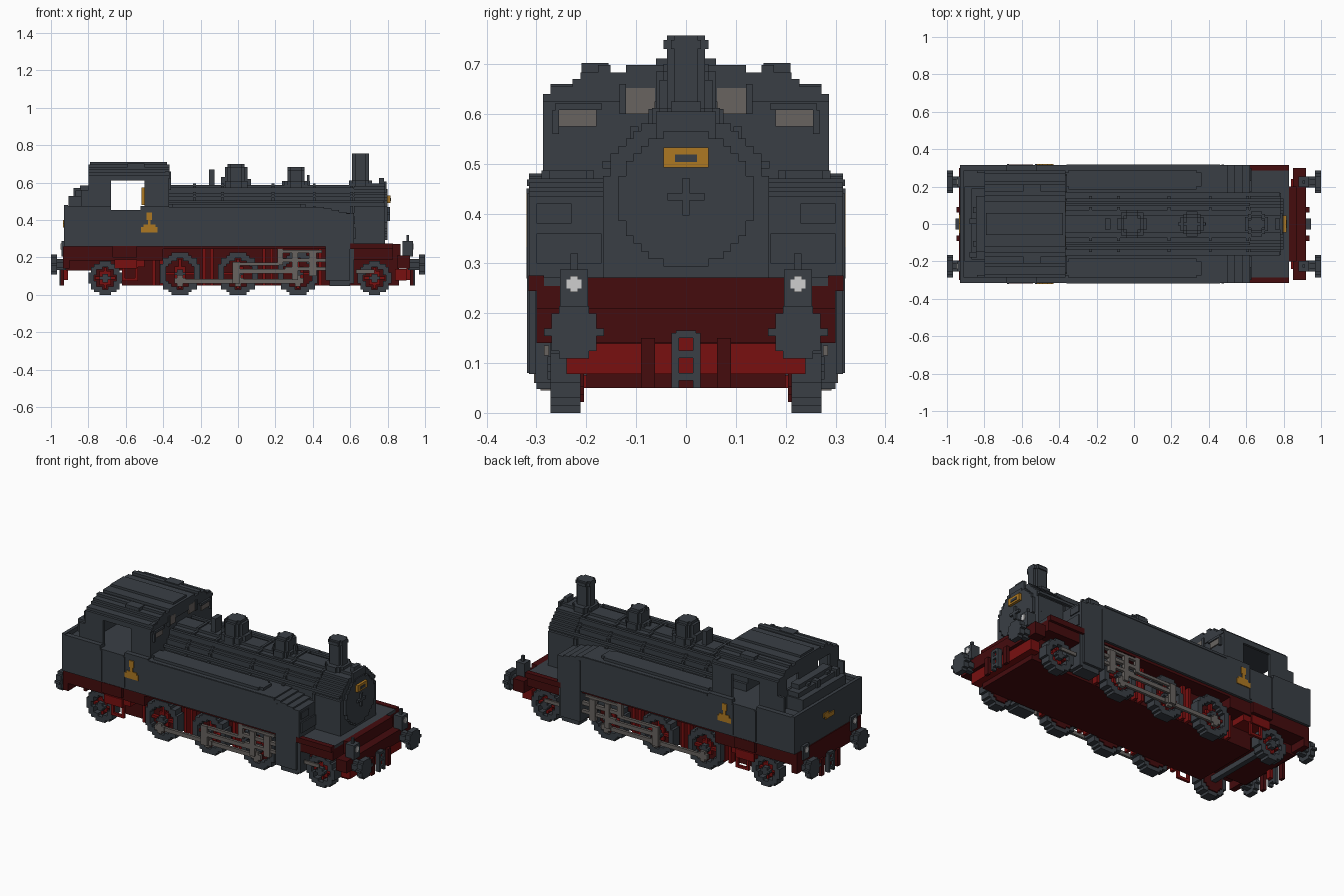
import bpy, bmesh, math
from mathutils import Vector, Matrix

if "Cube" in bpy.data.objects:
    bpy.data.objects.remove(bpy.data.objects["Cube"])

U = 0.0151  # step size of the blocky style


def material(name, r, g, b):
    m = bpy.data.materials.new(name)
    m.use_nodes = True
    m.diffuse_color = (r, g, b, 1)
    m.node_tree.nodes["Principled BSDF"].inputs["Base Color"].default_value = (r, g, b, 1)
    return m


SLATE = material("slate", 0.041, 0.049, 0.059)
DARK_RED = material("dark red", 0.058, 0.0035, 0.004)
RED = material("bright red", 0.19, 0.005, 0.005)
GREY = material("rod grey", 0.14, 0.127, 0.118)
GOLD = material("gold", 0.42, 0.19, 0.016)
WHITE = material("lamp white", 0.62, 0.62, 0.62)


def part(name, mat, boxes, mirror=False):
    """Join boxes (x0, x1, y0, y1, z0, z1) into one object, optionally mirrored over y."""
    bm = bmesh.new()
    if mirror:
        boxes = boxes + [(a, b, -d, -c, e, f) for a, b, c, d, e, f in boxes]
    for x0, x1, y0, y1, z0, z1 in boxes:
        c = Vector((x0 + x1, y0 + y1, z0 + z1)) / 2
        s = Matrix.Diagonal((x1 - x0, y1 - y0, z1 - z0, 1))
        bmesh.ops.create_cube(bm, size=1, matrix=Matrix.Translation(c) @ s)
    me = bpy.data.meshes.new(name)
    bm.to_mesh(me)
    bm.free()
    me.materials.append(mat)
    ob = bpy.data.objects.new(name, me)
    bpy.context.collection.objects.link(ob)
    return ob


def disc(axis, a0, a1, cu, cv, r, hole=0.0):
    """Stepped disc or ring: rows stacked along v, widths along u, thick from a0 to a1."""
    rows, n = [], round(2 * r / U)
    for i in range(n):
        v = (i + 0.5 - n / 2) * U
        w = max(U / 2, round(math.sqrt(max(r * r - v * v, 0)) / U) * U)
        spans = [(-w, w)]
        if abs(v) < hole:
            h = round(math.sqrt(hole * hole - v * v) / U) * U
            spans = [(-w, -h), (h, w)]
        for s, e in spans:
            p, q = (cu + s, cu + e), (cv + v - U / 2, cv + v + U / 2)
            rows.append({"x": (a0, a1, *p, *q), "y": (*p, a0, a1, *q),
                         "z": (*p, *q, a0, a1)}[axis])
    return rows


# Underframe and skirts
part("main_frame", DARK_RED, [(-0.62, 0.84, -0.2, 0.2, 0.05, 0.26),
                              (-0.92, -0.62, -0.2, 0.2, 0.13, 0.26)])
part("rear_skirt", DARK_RED, [(-0.92, -0.4, 0.2, 0.3, 0.185, 0.26), (-0.4, 0.47, 0.2, 0.3, 0.245, 0.26),
                              (-0.67, -0.54, 0.3, 0.318, 0.2, 0.262)], True)
part("front_skirt", DARK_RED, [(0.62, 0.83, 0.2, 0.3, 0.19, 0.255), (0.6, 0.83, 0.285, 0.316, 0.245, 0.276)], True)
part("front_deck", SLATE, [(0.6, 0.83, -0.285, 0.285, 0.255, 0.272)])
part("front_beam", DARK_RED, [(0.85, 0.92, -0.3, 0.3, 0.14, 0.21), (0.83, 0.87, -0.2, 0.2, 0.2, 0.272),
                              (0.83, 0.86, -0.2, 0.2, 0.05, 0.2)])
part("front_guard", RED, [(0.84, 0.9, -0.24, 0.24, 0.078, 0.139)])
part("rear_beam", DARK_RED, [(-0.935, -0.9, -0.3, 0.3, 0.14, 0.26)])
part("axle_box", RED, [(-0.66, -0.54, 0.3, 0.31, 0.14, 0.19), (-0.66, -0.5, 0.2, 0.29, 0.15, 0.185)], True)
part("step_loop", RED, [(-0.62, -0.605, 0.285, 0.3, 0.075, 0.15), (-0.55, -0.535, 0.285, 0.3, 0.075, 0.15),
                        (-0.62, -0.535, 0.285, 0.3, 0.075, 0.09)], True)
part("brake_hangers", RED, [(x, x + 0.018, 0.2, 0.235, 0.05, 0.245)
                            for x in (-0.46, -0.42, -0.19, -0.15, 0.13, 0.17, 0.43)], True)

# Wheels: slate tyre, red recessed centre, spokes and hub
for label, x, r in (("rear_truck", -0.71, 0.09), ("driver_rear", -0.31, 0.113), ("driver_middle", 0, 0.113),
                    ("driver_front", 0.32, 0.113), ("front_truck", 0.73, 0.09)):
    hole = r - 2.3 * U
    part(label + "_tyres", SLATE, disc("y", 0.212, 0.272, x, r, r, hole), True)
    part(label + "_centres", DARK_RED, disc("y", 0.205, 0.235, x, r, hole + U * 0.7), True)
    part(label + "_spokes", RED, [(x - hole, x + hole, 0.235, 0.255, r - U / 2, r + U / 2),
                                  (x - U / 2, x + U / 2, 0.236, 0.254, r - hole, r + hole)]
         + disc("y", 0.235, 0.25, x, r, 0.04), True)
    part(label + "_hubs", SLATE, disc("y", 0.25, 0.278, x, r, 0.023), True)
    part(label + "_axle", SLATE, [(x - U, x + U, -0.23, 0.23, r - U, r + U)])

# Rods and valve gear
part("coupling_rod", GREY, [(-0.34, 0.33, 0.272, 0.287, 0.062, 0.085)]
     + [b for x in (-0.31, 0, 0.32) for b in disc("y", 0.272, 0.292, x, 0.075, 0.03)], True)
part("connecting_rod", GREY, [(-0.02, 0.3, 0.288, 0.303, 0.115, 0.138), (0.25, 0.47, 0.285, 0.303, 0.13, 0.148),
                              (-0.03, 0.01, 0.287, 0.305, 0.06, 0.175)], True)
part("valve_gear", GREY, [(-0.01, 0.22, 0.284, 0.3, 0.158, 0.174), (0.21, 0.24, 0.28, 0.3, 0.16, 0.25),
                          (0.24, 0.45, 0.28, 0.3, 0.225, 0.24), (0.24, 0.47, 0.28, 0.3, 0.175, 0.195),
                          (0.29, 0.32, 0.285, 0.305, 0.08, 0.225), (0.38, 0.42, 0.283, 0.306, 0.1, 0.225)], True)
part("truck_rod", GREY, [(0.63, 0.73, 0.275, 0.285, 0.115, 0.135)], True)

# Cylinders and side tanks with a stepped sloping front
part("cylinder_block", SLATE, [(0.47, 0.6, 0.2, 0.315, 0.078, 0.26), (0.49, 0.6, 0.22, 0.3, 0.048, 0.078),
                               (0.6, 0.62, 0.212, 0.302, 0.06, 0.26)], True)
part("side_tanks", SLATE, [(-0.37, 0.46, 0.1, 0.315, 0.26, 0.47)]
     + [(0.46 + i * 0.04, 0.5 + i * 0.04, 0.1, 0.315, 0.26, 0.462 - i * 0.009) for i in range(4)], True)
part("tank_tops", SLATE, [(-0.37, 0.36, 0.2, 0.275, 0.47, 0.486), (-0.35, 0.335, 0.185, 0.29, 0.47, 0.486)], True)
part("tank_ribs", SLATE, [(-0.36, 0.46, 0.315, 0.319, 0.455, 0.468), (0.468, 0.48, 0.315, 0.319, 0.08, 0.44),
                          (0.61, 0.628, 0.17, 0.3, 0.3, 0.36), (0.61, 0.626, 0.23, 0.3, 0.38, 0.42)], True)

# Boiler, smokebox and its door
part("boiler", SLATE, disc("x", -0.5, 0.63, 0, 0.43, 0.159))
part("boiler_bands", SLATE, [b for x in (-0.24, -0.09, 0.18, 0.4, 0.6) for b in disc("x", x, x + U, 0, 0.43, 0.166)])
part("boiler_pipes", SLATE, [(-0.37, 0.62, 0.095, 0.112, 0.545, 0.575), (-0.37, 0.78, 0.15, 0.168, 0.49, 0.505)], True)
part("smokebox", SLATE, disc("x", 0.62, 0.785, 0, 0.43, 0.166)
     + [(0.62, 0.785, -0.166, 0.166, 0.27, 0.43)])
part("smokebox_door", SLATE, disc("x", 0.785, 0.8, 0, 0.43, 0.136)
     + [(0.8, 0.812, -0.037, 0.037, 0.426, 0.441), (0.8, 0.812, -0.0075, 0.0075, 0.396, 0.471)]
     + [(0.78, 0.795, -0.06, 0.06, 0.55, 0.605)])
part("front_plate", GOLD, [(0.8, 0.815, -0.045, 0.045, 0.492, 0.532)])
part("front_plate_bars", SLATE, [(0.815, 0.818, -0.022, 0.022, 0.503, 0.518)])

# Boiler mountings
part("chimney", SLATE, disc("z", 0.57, 0.757, 0.655, 0, 0.041)
     + disc("z", 0.57, 0.612, 0.655, 0, 0.066) + disc("z", 0.73, 0.748, 0.655, 0, 0.046))
part("steam_dome", SLATE, disc("z", 0.56, 0.685, -0.01, 0, 0.06)
     + disc("z", 0.685, 0.7, -0.01, 0, 0.045) + disc("z", 0.56, 0.61, -0.01, 0, 0.076))
part("sand_dome", SLATE, disc("z", 0.56, 0.668, 0.31, 0, 0.052)
     + disc("z", 0.668, 0.683, 0.31, 0, 0.038) + disc("z", 0.56, 0.608, 0.31, 0, 0.068))
part("whistle_and_valves", SLATE, [(-0.155, -0.125, -0.03, 0.03, 0.57, 0.67), (0.37, 0.382, -0.008, 0.008, 0.58, 0.64),
                                   (0.755, 0.78, -0.03, 0.03, 0.58, 0.625), (-0.09, -0.07, -0.03, 0.03, 0.57, 0.63),
                                   (0.05, 0.07, -0.03, 0.03, 0.57, 0.62)])

# Cab and bunker lower body
part("cab_body", SLATE, [(-0.93, -0.37, -0.315, 0.315, 0.26, 0.455)])
part("bunker_walls", SLATE, [(-0.93, -0.68, 0.285, 0.315, 0.455, 0.475), (-0.52, -0.37, 0.285, 0.315, 0.455, 0.475),
                             (-0.93, -0.91, 0, 0.315, 0.455, 0.48)], True)
part("door_rails", SLATE, [(x, x + 0.012, 0.31, 0.32, 0.27, 0.45) for x in (-0.68, -0.53)], True)
part("bunker_load", SLATE, [(-0.905, -0.79, -0.2, 0.2, 0.455, 0.53), (-0.87, -0.79, -0.19, 0.19, 0.53, 0.558),
                            (-0.845, -0.79, -0.15, 0.15, 0.558, 0.585)]
     + [(-0.88 + 0.02 * (i % 3), -0.84 + 0.02 * (i % 3), -0.18 + i * 0.06, -0.15 + i * 0.06, 0.53, 0.572)
        for i in range(6)])
part("cab_sides", SLATE, [(-0.8, -0.68, 0.272, 0.287, 0.455, 0.64), (-0.5, -0.37, 0.272, 0.287, 0.455, 0.64),
                          (-0.68, -0.5, 0.272, 0.287, 0.612, 0.64), (-0.84, -0.8, 0.272, 0.287, 0.455, 0.56)], True)
part("cab_front", SLATE, [(-0.39, -0.37, -0.272, 0.272, 0.455, 0.66)])
part("front_windows", GREY, [(-0.37, -0.364, 0.062, 0.12, 0.6, 0.652), (-0.37, -0.364, 0.18, 0.255, 0.575, 0.608)], True)
part("window_frames", SLATE, [(-0.37, -0.358, 0.17, 0.262, 0.608, 0.622), (-0.37, -0.358, 0.255, 0.268, 0.56, 0.608),
                              (-0.37, -0.358, 0.12, 0.133, 0.6, 0.66)], True)
part("cab_rear", SLATE, [(-0.8, -0.785, 0, 0.09, 0.455, 0.66), (-0.8, -0.785, 0.09, 0.2, 0.455, 0.56),
                         (-0.8, -0.785, 0.2, 0.272, 0.455, 0.655), (-0.8, -0.785, 0.09, 0.2, 0.635, 0.66)], True)
part("backhead_fittings", GOLD, [(-0.515, -0.5, -0.045, 0.045, 0.48, 0.575)])

# Stepped curved roof with ribs and hatches
part("cab_roof", SLATE, [(-0.8, -0.365, -w, w, z, z + U) for w, z in
                         ((0.287, 0.625), (0.272, 0.64), (0.228, 0.655), (0.212, 0.668))]
     + [(-0.8, -0.365, -0.12, 0.12, 0.683, 0.698), (-0.79, -0.38, -0.06, 0.06, 0.698, 0.711)])
part("roof_ribs", SLATE, [(-0.8, -0.365, 0.151, 0.177, 0.68, 0.698), (-0.59, -0.5, 0.155, 0.21, 0.68, 0.702)], True)

# Emblems on cab sides and rear
part("side_emblem", GOLD, [(-0.52, -0.43, 0.314, 0.32, 0.333, 0.363), (-0.505, -0.44, 0.314, 0.32, 0.363, 0.376),
                           (-0.482, -0.467, 0.314, 0.32, 0.376, 0.402), (-0.489, -0.459, 0.314, 0.32, 0.4, 0.44)], True)
part("rear_emblem", GOLD, [(-0.936, -0.929, -0.05, 0.03, 0.36, 0.385), (-0.936, -0.929, 0.0, 0.05, 0.375, 0.4)])

# Buffers, lamps and couplings at both ends
for end, s, beam in (("front", 1, 0.92), ("rear", -1, 0.93)):
    def span(a, b, *rest):
        return (*sorted((s * a, s * b)), *rest)
    lo, hi = sorted((s * 0.968, s * 1.0))
    part(end + "_buffers", SLATE, disc("x", lo, hi, 0.225, 0.162, 0.053)
         + disc("x", *sorted((s * (beam - 0.01), s * 0.968)), 0.225, 0.162, 0.03), True)
    part(end + "_lamps", SLATE, [span(beam - 0.04, beam + 0.015, 0.197, 0.253, 0.205, 0.288),
                                 span(beam - 0.02, beam - 0.005, 0.217, 0.232, 0.288, 0.32)], True)
    part(end + "_lamp_glass", WHITE, [span(beam + 0.013, beam + 0.019, 0.217, 0.233, 0.243, 0.275),
                                      span(beam + 0.013, beam + 0.018, 0.21, 0.24, 0.25, 0.268)], True)
    part(end + "_hoses", DARK_RED, [span(beam, beam + 0.018, 0.062, 0.09, 0.05, 0.15)], True)
    part(end + "_coupling", SLATE, [span(beam, beam + 0.025, y, y + U, 0.05, 0.16) for y in (-0.029, 0.014)]
         + [span(beam, beam + 0.025, -0.02, 0.02, z, z + U) for z in (0.065, 0.11, 0.15)])
    part(end + "_hook", RED, [span(beam - 0.02, beam + 0.01, -0.015, 0.015, 0.08, 0.15)])
